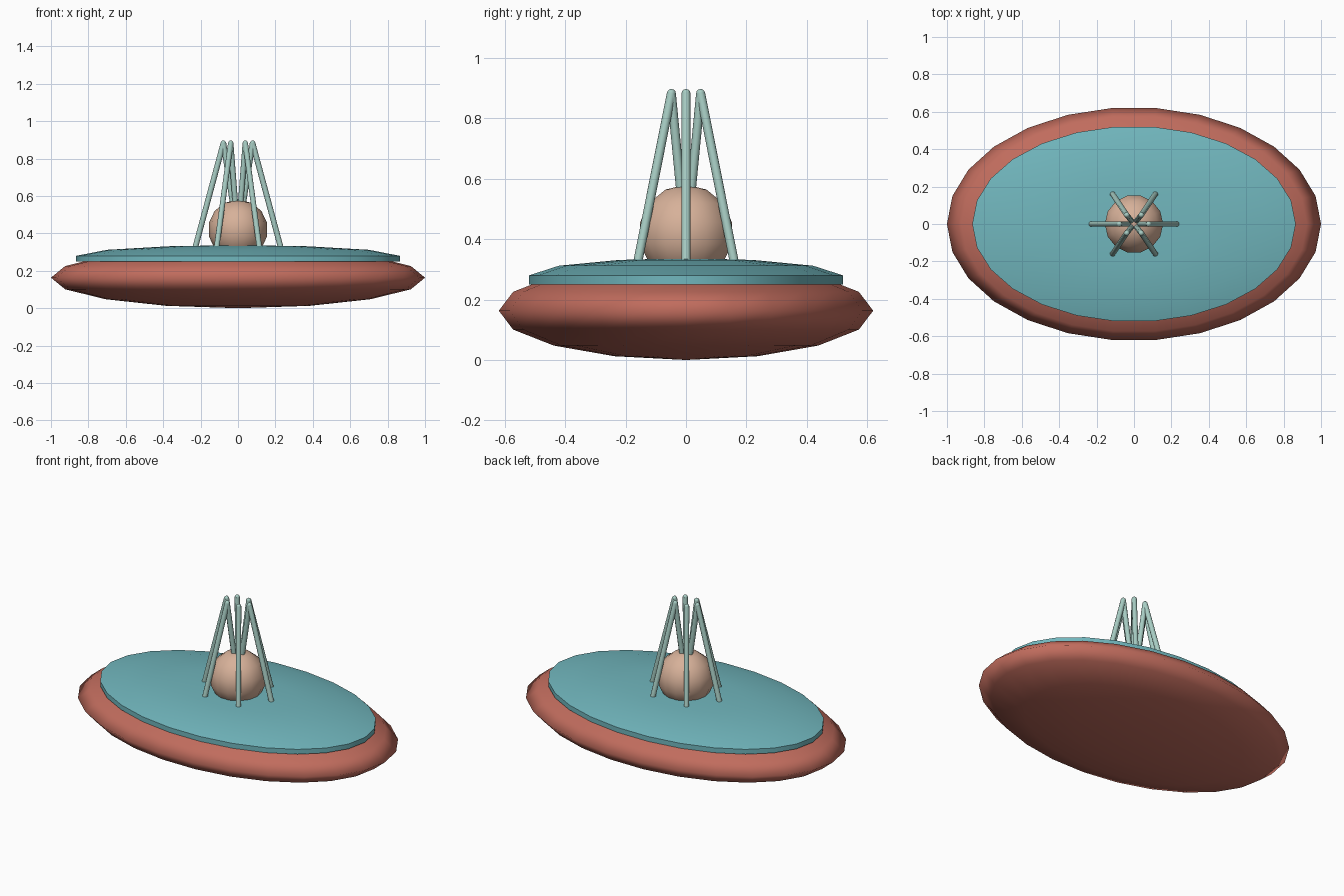
import bpy, bmesh
from math import sin, cos, pi, radians
from mathutils import Vector

if "Cube" in bpy.data.objects:
    bpy.data.objects.remove(bpy.data.objects["Cube"], do_unlink=True)


def material(name, rgb):
    mat = bpy.data.materials.new(name)
    mat.use_nodes = True
    mat.diffuse_color = (*rgb, 1)
    mat.node_tree.nodes["Principled BSDF"].inputs["Base Color"].default_value = (*rgb, 1)
    return mat


def finish(name, bm, mat, angle):
    bmesh.ops.recalc_face_normals(bm, faces=bm.faces)
    mesh = bpy.data.meshes.new(name)
    bm.to_mesh(mesh)
    bm.free()
    mesh.materials.append(mat)
    obj = bpy.data.objects.new(name, mesh)
    bpy.context.collection.objects.link(obj)
    bpy.ops.object.select_all(action="DESELECT")
    obj.select_set(True)
    bpy.context.view_layer.objects.active = obj
    bpy.ops.object.shade_smooth_by_angle(angle=radians(angle))
    return obj


def lathe(name, profile, sides, squash, mat, angle):
    """Turn a (radius, height) profile, running bottom to top, into an oval solid."""
    bm = bmesh.new()
    rings = []
    for r, z in profile:
        count = sides if r > 1e-5 else 1
        rings.append([bm.verts.new((r * cos(2 * pi * i / sides),
                                    r * squash * sin(2 * pi * i / sides), z))
                      for i in range(count)])
    for low, high in zip(rings, rings[1:]):
        for i in range(sides):
            j = (i + 1) % sides
            corners = [low[i % len(low)], low[j % len(low)],
                       high[j % len(high)], high[i % len(high)]]
            bm.faces.new(list(dict.fromkeys(corners)))
    return finish(name, bm, mat, angle)


def arc(radius, height, centre, steps):
    return [(radius * sin(pi * k / steps), centre - height * cos(pi * k / steps))
            for k in range(steps + 1)]


def rod(bm, start, end, radius):
    axis = end - start
    turn = axis.to_track_quat("Z", "Y").to_matrix().to_4x4()
    turn.translation = (start + end) / 2
    bmesh.ops.create_cone(bm, cap_ends=True, segments=10, radius1=radius,
                          radius2=radius, depth=axis.length, matrix=turn)


red = material("brick red", (0.53, 0.15, 0.11))
teal = material("teal", (0.165, 0.47, 0.51))
peach = material("peach", (0.68, 0.44, 0.32))
mint = material("pale mint", (0.39, 0.61, 0.55))

# Oval cushion-shaped hull and the shallow deck on it
lathe("hull", arc(1, 0.163, 0.163, 8), 26, 0.624, red, 180)
lathe("deck", [(0, 0.25), (0.865, 0.25), (0.865, 0.28), (0.7, 0.312),
               (0.37, 0.331), (0, 0.337)], 26, 0.605, teal, 40)

# Round dome in the middle
lathe("dome", arc(0.16, 0.16, 0.42, 7), 14, 1, peach, 60)

# Six bent struts: up from the deck, then back down into the dome
RADIUS = 0.015
for n in range(6):
    x, y = cos(n * pi / 3), sin(n * pi / 3)
    foot = Vector((0.227 * x, 0.183 * y, 0.33))
    apex = Vector((0.078 * x, 0.056 * y, 0.882))
    heart = Vector((0, 0, 0.38))
    bm = bmesh.new()
    rod(bm, foot, apex, RADIUS)
    rod(bm, apex, heart, RADIUS)
    ball = bmesh.ops.create_uvsphere(bm, u_segments=10, v_segments=6, radius=RADIUS)
    bmesh.ops.translate(bm, verts=ball["verts"], vec=apex)
    finish(f"strut_{n + 1}", bm, mint, 50)
